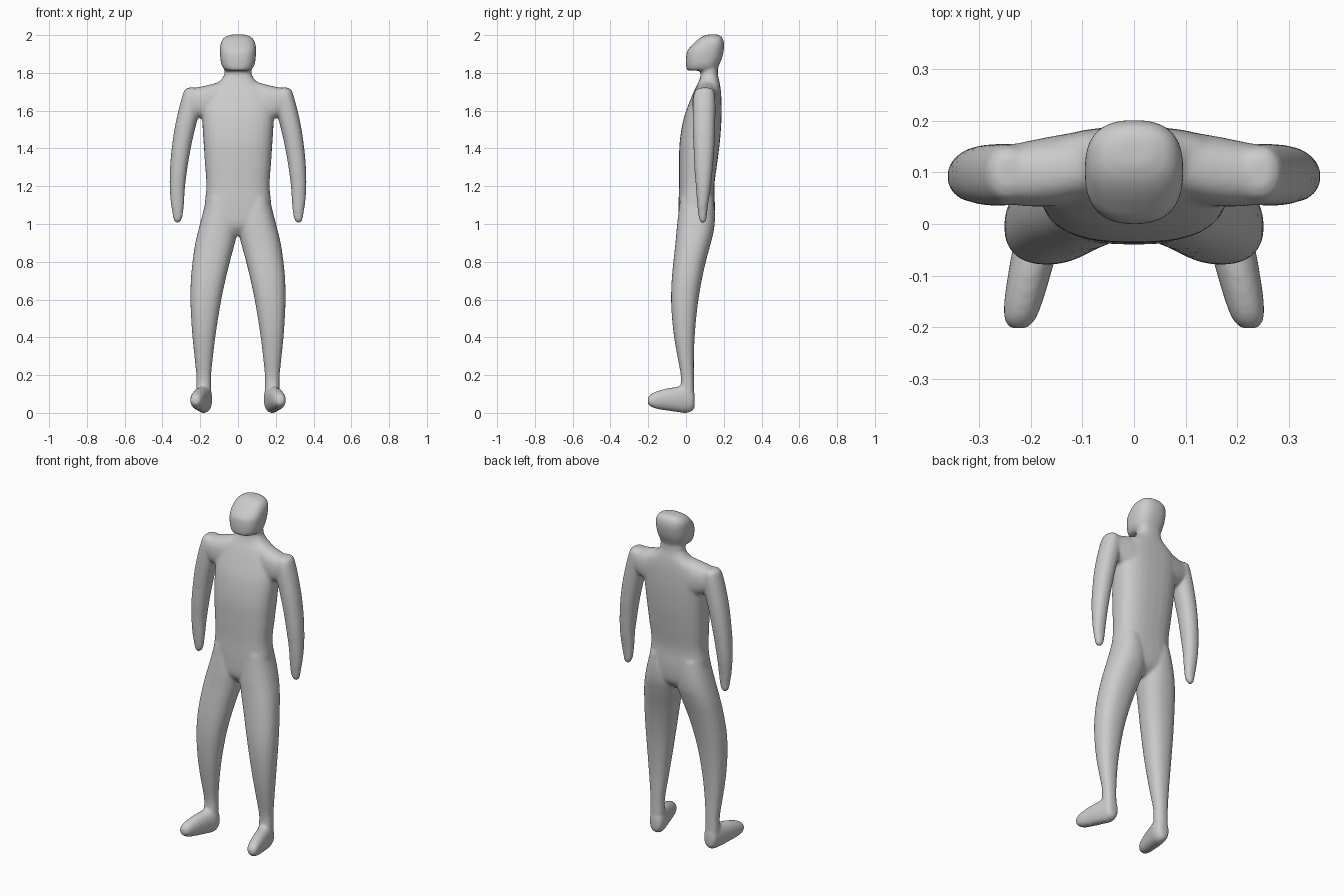
import bpy, bmesh, math

N, STEPS = 28, 4


def catmull(p0, p1, p2, p3, t):
    return [0.5 * (2 * b + (c - a) * t + (2 * a - 5 * b + 4 * c - d) * t * t
                   + (3 * b - a - 3 * c + d) * t ** 3)
            for a, b, c, d in zip(p0, p1, p2, p3)]


def loft(bm, axis, rows, power=2.0, side=1):
    """Rows are (position on axis, u min, u max, v min, v max)."""
    dense = []
    for i in range(len(rows) - 1):
        p0, p3 = rows[max(i - 1, 0)], rows[min(i + 2, len(rows) - 1)]
        dense += [catmull(p0, rows[i], rows[i + 1], p3, k / STEPS) for k in range(STEPS)]
    dense.append(rows[-1])
    rings = []
    for p, u0, u1, v0, v1 in dense:
        ring = []
        for k in range(N):
            a = 2 * math.pi * k / N
            c, s = math.cos(a), math.sin(a)
            u = (u0 + u1) / 2 + (u1 - u0) / 2 * math.copysign(abs(c) ** (2 / power), c)
            v = (v0 + v1) / 2 + (v1 - v0) / 2 * math.copysign(abs(s) ** (2 / power), s)
            x, y, z = {'x': (p, u, v), 'y': (u, p, v), 'z': (u, v, p)}[axis]
            ring.append(bm.verts.new((side * x, y, z)))
        rings.append(ring)
    faces = [bm.faces.new(rings[0]), bm.faces.new(rings[-1])]
    for a, b in zip(rings, rings[1:]):
        for k in range(N):
            j = (k + 1) % N
            faces.append(bm.faces.new((a[k], a[j], b[j], b[k])))
    bmesh.ops.recalc_face_normals(bm, faces=faces)


bm = bmesh.new()

# torso and neck
loft(bm, 'z', [
    (0.94, -.04, .04, .00, .09), (0.99, -.13, .13, -.035, .14),
    (1.08, -.175, .175, -.04, .153), (1.20, -.167, .167, -.037, .15),
    (1.32, -.175, .175, -.037, .165), (1.44, -.183, .183, -.033, .18),
    (1.56, -.19, .19, -.012, .188), (1.65, -.19, .19, .02, .188),
    (1.71, -.165, .165, .045, .184), (1.75, -.105, .105, .065, .178),
    (1.785, -.075, .075, .077, .17), (1.82, -.07, .07, .077, .168),
    (1.87, -.06, .06, .07, .17)], 2.6)

# head
loft(bm, 'z', [
    (1.812, -.06, .06, .012, .14), (1.820, -.075, .075, .003, .165),
    (1.845, -.088, .088, .000, .177), (1.88, -.094, .094, .000, .191),
    (1.915, -.096, .096, .006, .199), (1.945, -.094, .094, .030, .202),
    (1.972, -.086, .086, .057, .199), (1.992, -.066, .066, .085, .188),
    (2.003, -.035, .035, .115, .168)], 2.5)

for side in (1, -1):
    # shoulder
    loft(bm, 'x', [
        (0.00, .045, .182, 1.52, 1.755), (0.08, .045, .182, 1.52, 1.755),
        (0.15, .035, .172, 1.54, 1.738), (0.22, .035, .158, 1.57, 1.722),
        (0.26, .045, .15, 1.60, 1.715)], 2.4, side)
    # arm
    loft(bm, 'z', [
        (1.722, .225, .265, .075, .125), (1.708, .205, .284, .05, .147),
        (1.67, .195, .297, .038, .155), (1.60, .203, .316, .035, .156),
        (1.50, .228, .337, .036, .154), (1.40, .250, .351, .040, .150),
        (1.30, .267, .360, .044, .142), (1.20, .280, .362, .052, .132),
        (1.12, .285, .357, .058, .120), (1.06, .290, .348, .064, .112),
        (1.025, .298, .342, .069, .109), (1.008, .310, .334, .078, .102)], 2.2, side)
    # leg
    loft(bm, 'z', [
        (1.14, .03, .165, -.03, .145), (1.06, .005, .186, -.04, .153),
        (0.98, .000, .207, -.049, .150), (0.90, .016, .226, -.056, .132),
        (0.80, .043, .241, -.067, .105), (0.70, .067, .250, -.076, .083),
        (0.60, .088, .252, -.079, .066), (0.50, .105, .248, -.074, .054),
        (0.40, .120, .241, -.063, .046), (0.30, .132, .231, -.046, .042),
        (0.20, .142, .221, -.028, .042), (0.13, .142, .22, -.028, .043),
        (0.06, .142, .22, -.025, .045)], 2.3, side)
    # foot
    loft(bm, 'y', [
        (.046, .160, .200, .03, .10), (.034, .143, .216, .010, .13),
        (.000, .136, .225, -.001, .148), (-.05, .148, .236, .005, .138),
        (-.10, .162, .245, .012, .130), (-.15, .177, .252, .020, .116),
        (-.185, .191, .252, .032, .100), (-.203, .208, .240, .048, .080)], 2.2, side)

mesh = bpy.data.meshes.new("body")
bm.to_mesh(mesh)
bm.free()
body = bpy.data.objects.new("body", mesh)
bpy.context.collection.objects.link(body)

# fuse the parts into one skin and soften the joins
remesh = body.modifiers.new("fuse", 'REMESH')
remesh.mode = 'VOXEL'
remesh.voxel_size = 0.008
remesh.use_smooth_shade = True
soften = body.modifiers.new("soften", 'SMOOTH')
soften.factor = 0.5
soften.iterations = 8
